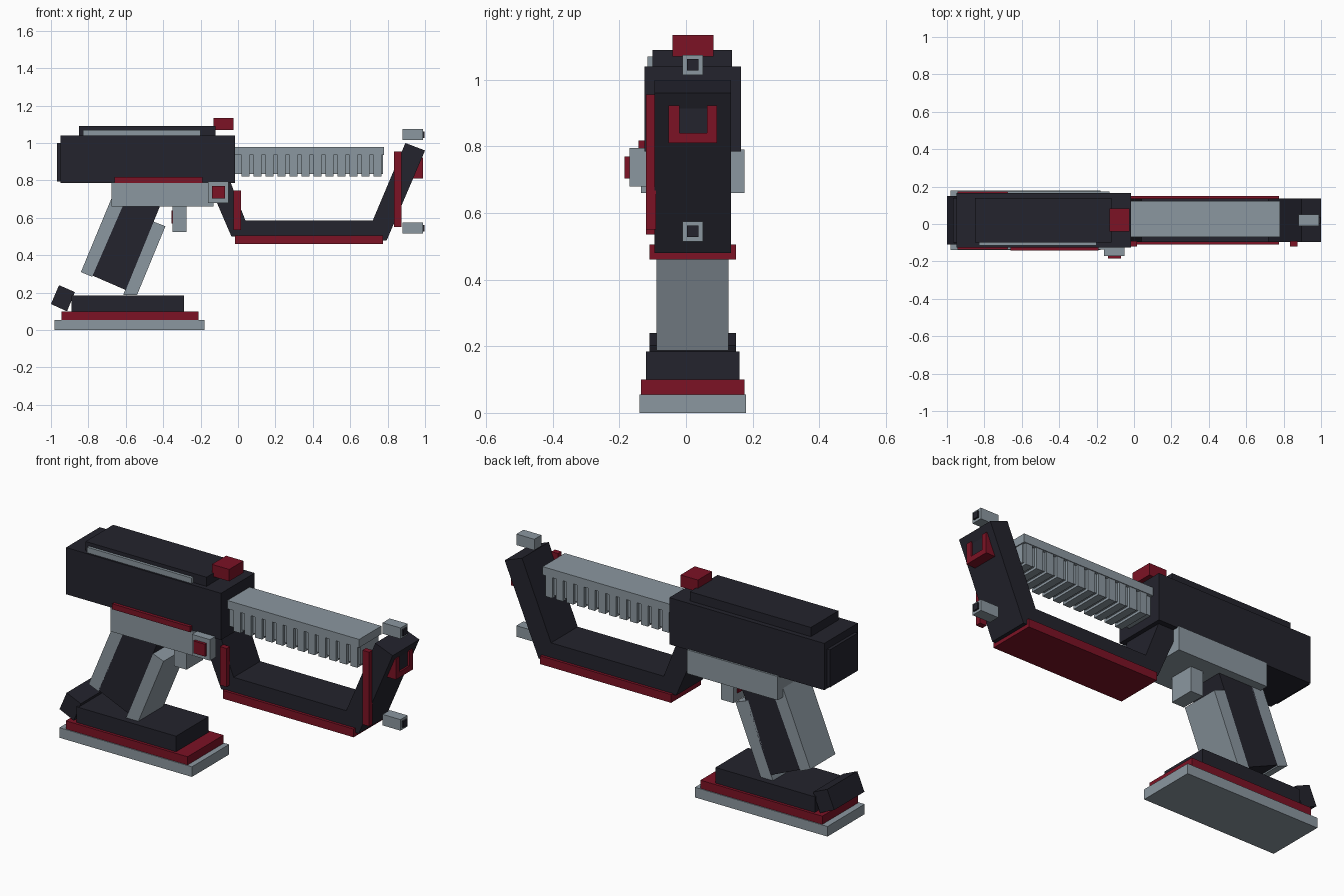
import bpy
import bmesh

cube = bpy.data.objects.get("Cube")
if cube:
    bpy.data.objects.remove(cube, do_unlink=True)


def material(name, rgb):
    m = bpy.data.materials.new(name)
    m.use_nodes = True
    color = (*rgb, 1)
    m.diffuse_color = color
    bsdf = next(n for n in m.node_tree.nodes if n.type == 'BSDF_PRINCIPLED')
    bsdf.inputs["Base Color"].default_value = color
    return m


DARK = material("dark navy", (0.017, 0.017, 0.026))
GREY = material("blue grey", (0.26, 0.31, 0.35))
RED = material("deep red", (0.2, 0.006, 0.018))


def prism(name, mat, profile, y):
    """Side profile in x and z, extruded across the y range."""
    bm = bmesh.new()
    face = bm.faces.new([bm.verts.new((px, y[0], pz)) for px, pz in profile])
    new = bmesh.ops.extrude_face_region(bm, geom=[face])["geom"]
    verts = [v for v in new if isinstance(v, bmesh.types.BMVert)]
    bmesh.ops.translate(bm, verts=verts, vec=(0, y[1] - y[0], 0))
    bmesh.ops.recalc_face_normals(bm, faces=bm.faces)
    mesh = bpy.data.meshes.new(name)
    bm.to_mesh(mesh)
    bm.free()
    mesh.materials.append(mat)
    obj = bpy.data.objects.new(name, mesh)
    bpy.context.collection.objects.link(obj)
    return obj


def box(name, mat, x, y, z):
    return prism(name, mat, [(x[0], z[0]), (x[1], z[0]), (x[1], z[1]), (x[0], z[1])], y)


# Stepped foot under the grip
box("foot_plate", GREY, (-0.98, -0.18), (-0.14, 0.18), (0, 0.055))
box("foot_band", RED, (-0.945, -0.21), (-0.135, 0.175), (0.055, 0.1))
box("foot_block", DARK, (-0.89, -0.29), (-0.12, 0.16), (0.1, 0.185))
prism("foot_clip", DARK, [(-1, 0.139), (-0.914, 0.1), (-0.872, 0.203), (-0.957, 0.24)], (-0.11, 0.15))

# Slanted grip in three layers
GRIP_Y = (-0.088, 0.128)
prism("grip_back", GREY, [(-0.84, 0.31), (-0.78, 0.285), (-0.6, 0.7), (-0.67, 0.72)], GRIP_Y)
prism("grip_core", DARK, [(-0.78, 0.292), (-0.6, 0.214), (-0.41, 0.68), (-0.615, 0.68)], GRIP_Y)
prism("grip_front", GREY, [(-0.614, 0.187), (-0.54, 0.187), (-0.388, 0.555), (-0.465, 0.585)], GRIP_Y)

# Trigger
box("trigger", GREY, (-0.35, -0.275), (-0.05, 0.09), (0.525, 0.67))
box("trigger_pad", RED, (-0.356, -0.35), (-0.02, 0.06), (0.57, 0.64))

# Receiver
box("lower_receiver", GREY, (-0.675, -0.13), (-0.135, 0.175), (0.66, 0.79))
box("receiver_stripe", RED, (-0.66, -0.19), (-0.142, -0.12), (0.787, 0.817))
box("upper_receiver", DARK, (-0.95, -0.015), (-0.125, 0.165), (0.785, 1.04))
box("receiver_end_cap", DARK, (-0.967, -0.95), (-0.1, 0.14), (0.795, 1.0))
box("top_cover", DARK, (-0.85, -0.12), (-0.1, 0.138), (1.04, 1.09))
box("cover_rail", GREY, (-0.83, -0.2), (-0.115, -0.1), (1.04, 1.07))
box("rear_sight", RED, (-0.13, -0.025), (-0.04, 0.083), (1.07, 1.135))
box("button_frame", GREY, (-0.16, -0.05), (-0.17, -0.12), (0.68, 0.795))
box("button", RED, (-0.14, -0.07), (-0.185, -0.16), (0.703, 0.77))

# Ribbed barrel
box("barrel_top", GREY, (-0.02, 0.78), (-0.07, 0.122), (0.935, 0.98))
box("barrel_core", GREY, (-0.02, 0.775), (-0.052, 0.104), (0.833, 0.936))
RIBS = 12
for i in range(RIBS):
    start = 0.02 + i * 0.064
    box(f"barrel_rib_{i + 1}", GREY, (start, start + 0.042), (-0.066, 0.118), (0.82, 0.936))

# Open frame sweeping under the barrel and up to the muzzle
prism("under_frame", DARK,
      [(-0.16, 0.79), (-0.035, 0.5), (0.77, 0.5), (0.77, 0.48), (0.795, 0.48),
       (1, 0.96), (0.895, 1.0), (0.72, 0.585), (0.04, 0.585), (-0.04, 0.79)],
      (-0.095, 0.135))
box("frame_base", RED, (-0.015, 0.775), (-0.11, 0.15), (0.46, 0.505))
box("rear_frame_strip", RED, (-0.025, 0.015), (-0.12, -0.09), (0.535, 0.745))
box("muzzle_strip", RED, (0.835, 0.875), (-0.12, -0.09), (0.55, 0.955))

# Muzzle bracket with dark core
box("muzzle_bracket_base", RED, (0.9, 0.99), (-0.053, 0.093), (0.81, 0.84))
for name, y in (("right", (-0.053, -0.02)), ("left", (0.063, 0.093))):
    box(f"muzzle_bracket_{name}", RED, (0.9, 0.99), y, (0.84, 0.922))
box("muzzle_core", DARK, (0.9, 0.98), (-0.02, 0.063), (0.84, 0.922))

# Square emitters above and below the muzzle
for name, z in (("upper", 1.045), ("lower", 0.545)):
    box(f"{name}_emitter", GREY, (0.88, 0.988), (-0.01, 0.051), (z - 0.03, z + 0.03))
    box(f"{name}_emitter_tip", DARK, (0.98, 0.997), (0.003, 0.038), (z - 0.017, z + 0.017))
